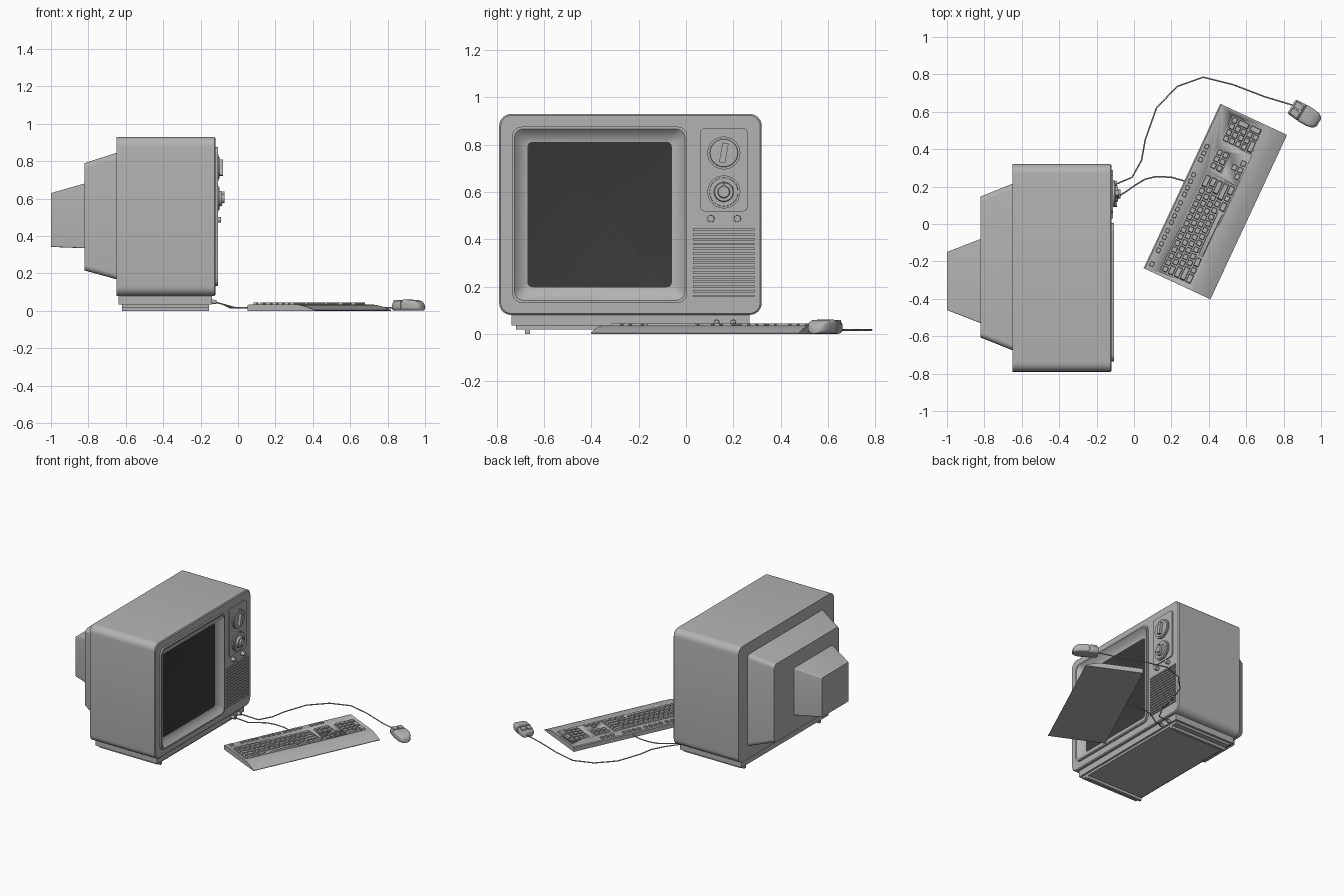
import bpy, bmesh, math
from mathutils import Matrix, Vector

if "Cube" in bpy.data.objects:
    bpy.data.objects.remove(bpy.data.objects["Cube"], do_unlink=True)


def material(name, value):
    m = bpy.data.materials.new(name)
    m.use_nodes = True
    colour = (value, value, value, 1)
    m.diffuse_color = colour
    m.node_tree.nodes["Principled BSDF"].inputs["Base Color"].default_value = colour
    return m


GREY = material("casing grey", 0.45)
DARK = material("screen dark grey", 0.042)


def finish(name, bm, matrix=Matrix(), mats=(GREY,), angle=35):
    bmesh.ops.recalc_face_normals(bm, faces=bm.faces)
    me = bpy.data.meshes.new(name)
    bm.to_mesh(me)
    bm.free()
    ob = bpy.data.objects.new(name, me)
    bpy.context.collection.objects.link(ob)
    for m in mats:
        me.materials.append(m)
    ob.matrix_world = matrix
    bpy.ops.object.select_all(action="DESELECT")
    ob.select_set(True)
    bpy.context.view_layer.objects.active = ob
    bpy.ops.object.shade_smooth_by_angle(angle=math.radians(angle))
    return ob


def rounded(x, cy, cz, hy, hz, r, n=6):
    """Rounded rectangle in the plane at x."""
    r = min(r, hy * 0.995, hz * 0.995)
    pts = []
    for q, (sy, sz) in enumerate([(1, 1), (-1, 1), (-1, -1), (1, -1)]):
        for i in range(n + 1):
            a = math.pi / 2 * (q + i / n)
            pts.append((x, cy + sy * (hy - r) + r * math.cos(a),
                        cz + sz * (hz - r) + r * math.sin(a)))
    return pts


def loft(name, sections, matrix=Matrix(), mats=(GREY,), angle=35):
    """Skin rounded rectangles (x, cy, cz, hy, hz, r); last cap takes the last material."""
    bm = bmesh.new()
    loops = [[bm.verts.new(p) for p in rounded(*s)] for s in sections]
    for a, b in zip(loops, loops[1:]):
        for i in range(len(a)):
            j = (i + 1) % len(a)
            bm.faces.new((a[i], a[j], b[j], b[i]))
    bm.faces.new(loops[0])
    bm.faces.new(loops[-1]).material_index = len(mats) - 1
    return finish(name, bm, matrix, mats, angle)


def boxes(name, items, matrix=Matrix(), taper=1.0):
    """One mesh of boxes given as (centre, size), tops scaled by taper."""
    bm = bmesh.new()
    for c, s in items:
        for v in bmesh.ops.create_cube(bm, size=1)["verts"]:
            k = taper if v.co.z > 0 else 1
            v.co = Vector((v.co.x * s[0] * k, v.co.y * s[1] * k, v.co.z * s[2])) + Vector(c)
    return finish(name, bm, matrix)


def disc(name, y, z, steps):
    """Stepped dial from (x, radius) pairs."""
    return loft(name, [(x, y, z, r, r, r) for x, r in steps])


def cable(name, pts, radius=0.004):
    cu = bpy.data.curves.new(name, "CURVE")
    cu.dimensions = "3D"
    cu.bevel_depth = radius
    cu.bevel_resolution = 1
    cu.use_fill_caps = True
    sp = cu.splines.new("POLY")
    sp.points.add(len(pts) - 1)
    for p, co in zip(sp.points, pts):
        p.co = (*co, 1)
    cu.materials.append(GREY)
    ob = bpy.data.objects.new(name, cu)
    bpy.context.collection.objects.link(ob)


# Cabinet with bezel and sunken screen, one continuous skin
CY, CZ = -0.235, 0.505
SY, SZ = -0.365, 0.504
loft("cabinet", [
    (-0.65, CY, CZ, 0.555, 0.425, 0.05),
    (-0.126, CY, CZ, 0.555, 0.425, 0.05),
    (-0.12, CY, CZ, 0.549, 0.419, 0.046),
    (-0.12, SY, SZ, 0.37, 0.372, 0.04),
    (-0.108, SY, SZ, 0.37, 0.372, 0.04),
    (-0.108, SY, SZ, 0.36, 0.362, 0.036),
    (-0.125, SY, SZ, 0.345, 0.347, 0.034),
    (-0.138, SY, SZ, 0.325, 0.327, 0.028),
    (-0.145, SY, SZ, 0.305, 0.307, 0.02)], mats=(GREY, DARK))

# Stepped back housings
loft("back_housing", [(-0.65, -0.23, 0.507, 0.445, 0.338, 0.03),
                      (-0.82, -0.23, 0.503, 0.377, 0.287, 0.03)])
loft("tube_cover", [(-0.82, -0.305, 0.508, 0.225, 0.173, 0.006),
                    (-1.0, -0.305, 0.486, 0.155, 0.144, 0.006)])

# Plinth and runners
boxes("plinth", [((-0.39, -0.235, 0.0575), (0.5, 1.005, 0.045)),
                 ((-0.387, -0.235, 0.0275), (0.465, 0.97, 0.017))])
boxes("foot_runners", [((-0.387, y, 0.01), (0.465, 0.02, 0.02)) for y in (-0.67, 0.2)])

# Control panel with dials and buttons
loft("control_panel", [(-0.12, 0.16, 0.694, 0.1, 0.176, 0.02),
                       (-0.113, 0.16, 0.694, 0.1, 0.176, 0.02)])
disc("channel_dial", 0.16, 0.765, [(-0.115, 0.07), (-0.104, 0.07), (-0.104, 0.06), (-0.1, 0.058)])
boxes("channel_grip", [((-0.092, 0, 0), (0.024, 0.026, 0.084))],
      Matrix.Translation((0, 0.16, 0.765)) @ Matrix.Rotation(math.radians(-10), 4, "X"))
disc("volume_dial", 0.16, 0.6, [(-0.115, 0.07), (-0.105, 0.07), (-0.105, 0.061), (-0.1, 0.06),
                                (-0.1, 0.042), (-0.085, 0.039), (-0.085, 0.026), (-0.073, 0.023)])
boxes("volume_pointer", [((-0.078, 0.16, 0.622), (0.012, 0.008, 0.03))])
for side, y in (("left", 0.105), ("right", 0.217)):
    disc("small_button_" + side, y, 0.487, [(-0.12, 0.015), (-0.092, 0.014)])

# Speaker grille
boxes("speaker_grille", [((-0.117, 0.16, 0.16 + 0.02 * i), (0.008, 0.26, 0.01)) for i in range(15)])

# Keyboard frame: local x runs along the rows, local -y faces the typist
KB = Matrix.Translation((0.435, 0.12, 0)) @ Matrix.Rotation(math.radians(65), 4, "Z")

# Keyboard case: side profile extruded, palm rest sloping down
profile = [(0.197, 0), (0.197, 0.03), (0.19, 0.035), (-0.08, 0.035), (-0.115, 0.031),
           (-0.15, 0.022), (-0.185, 0.009), (-0.197, 0.004), (-0.197, 0)]
bm = bmesh.new()
end = bm.faces.new([bm.verts.new((-0.485, y, z)) for y, z in profile])
side = bmesh.ops.extrude_face_region(bm, geom=[end])["geom"]
bmesh.ops.translate(bm, vec=(0.97, 0, 0), verts=[g for g in side if isinstance(g, bmesh.types.BMVert)])
case = finish("keyboard_case", bm, KB)

# Key wells cut into the case
wells = boxes("well_cutter", [((-0.171, 0.02, 0.04), (0.586, 0.182, 0.02)),
                              ((0.208, 0.073, 0.04), (0.116, 0.076, 0.02)),
                              ((0.383, 0.02, 0.04), (0.15, 0.182, 0.02))], KB)
mod = case.modifiers.new("wells", "BOOLEAN")
mod.operation = "DIFFERENCE"
mod.object = wells
bpy.context.view_layer.objects.active = case
bpy.ops.object.modifier_apply(modifier=mod.name)
bpy.data.objects.remove(wells, do_unlink=True)


def key(x, y, w=1, d=1):
    return ((x, y, 0.036), (w * 0.0385 - 0.008, d * 0.035 - 0.007, 0.016))


# Typing keys, row widths in key units
rows = [[1] * 13 + [2], [1.5] + [1] * 12 + [1.5], [1.75] + [1] * 11 + [2.25],
        [2.25] + [1] * 10 + [2.75], [1.5, 1, 1.5, 7, 1.5, 1, 1.5]]
keys = []
for r, widths in enumerate(rows):
    x = -0.46
    for w in widths:
        keys.append(key(x + w * 0.01925, 0.09 - 0.035 * r, w))
        x += w * 0.0385
boxes("typing_keys", keys, KB, 0.82)

# Function row, navigation, arrows and number pad
starts = [(-0.446, 1), (-0.365, 4), (-0.2, 4), (-0.035, 4), (0.17, 3)]
boxes("function_keys", [key(x + 0.0385 * i, 0.166, 0.9, 0.85) for x, n in starts for i in range(n)], KB, 0.82)
boxes("navigation_keys", [key(0.17 + 0.0385 * i, 0.09 - 0.035 * j) for i in range(3) for j in range(2)], KB, 0.82)
boxes("arrow_keys", [key(0.208, -0.015)] + [key(0.17 + 0.0385 * i, -0.05) for i in range(3)], KB, 0.82)
pad = [key(0.329 + 0.036 * i, 0.09 - 0.035 * j) for i in range(3) for j in range(4)]
pad += [key(0.347, -0.05, 1.9), key(0.401, -0.05), key(0.437, 0.09), key(0.437, 0.0375, 1, 2), key(0.437, -0.0325, 1, 2)]
boxes("number_keys", pad, KB, 0.82)

# Mouse: shell lofted nose to palm, with a seam behind the buttons
MS = Matrix.Translation((0.915, 0.585, 0)) @ Matrix.Rotation(math.radians(-31), 4, "Z")
shell = [(-0.085, 0.036, 0.042), (-0.078, 0.044, 0.05), (-0.025, 0.049, 0.056), (-0.023, 0.046, 0.053),
         (-0.019, 0.046, 0.053), (-0.017, 0.05, 0.06), (0.035, 0.049, 0.059), (0.062, 0.043, 0.052),
         (0.078, 0.033, 0.042), (0.085, 0.022, 0.03)]
loft("mouse_shell", [(x, 0, top / 2 + 0.001, hy, top / 2 - 0.001, 0.017) for x, hy, top in shell], MS, angle=50)
boxes("mouse_buttons", [((-0.052, s * 0.021, 0.053), (0.048, 0.036, 0.012)) for s in (-1, 1)], MS, 0.9)

# Cables and their plugs
for kind, y in (("keyboard", 0.13), ("mouse", 0.2)):
    disc(kind + "_plug", y, 0.048, [(-0.145, 0.012), (-0.115, 0.011)])
cable("mouse_cable", [(-0.125, 0.2, 0.048), (-0.08, 0.22, 0.035), (-0.01, 0.25, 0.016), (0.04, 0.34, 0.016),
                      (0.06, 0.45, 0.016), (0.12, 0.62, 0.016), (0.23, 0.735, 0.016), (0.37, 0.785, 0.016),
                      (0.53, 0.745, 0.016), (0.7, 0.68, 0.016), (0.85, 0.635, 0.018)])
cable("keyboard_cable", [(-0.125, 0.13, 0.048), (-0.08, 0.15, 0.035), (-0.04, 0.175, 0.016), (0.01, 0.21, 0.016),
                         (0.06, 0.24, 0.016), (0.12, 0.254, 0.016), (0.2, 0.25, 0.016), (0.27, 0.23, 0.016)])
